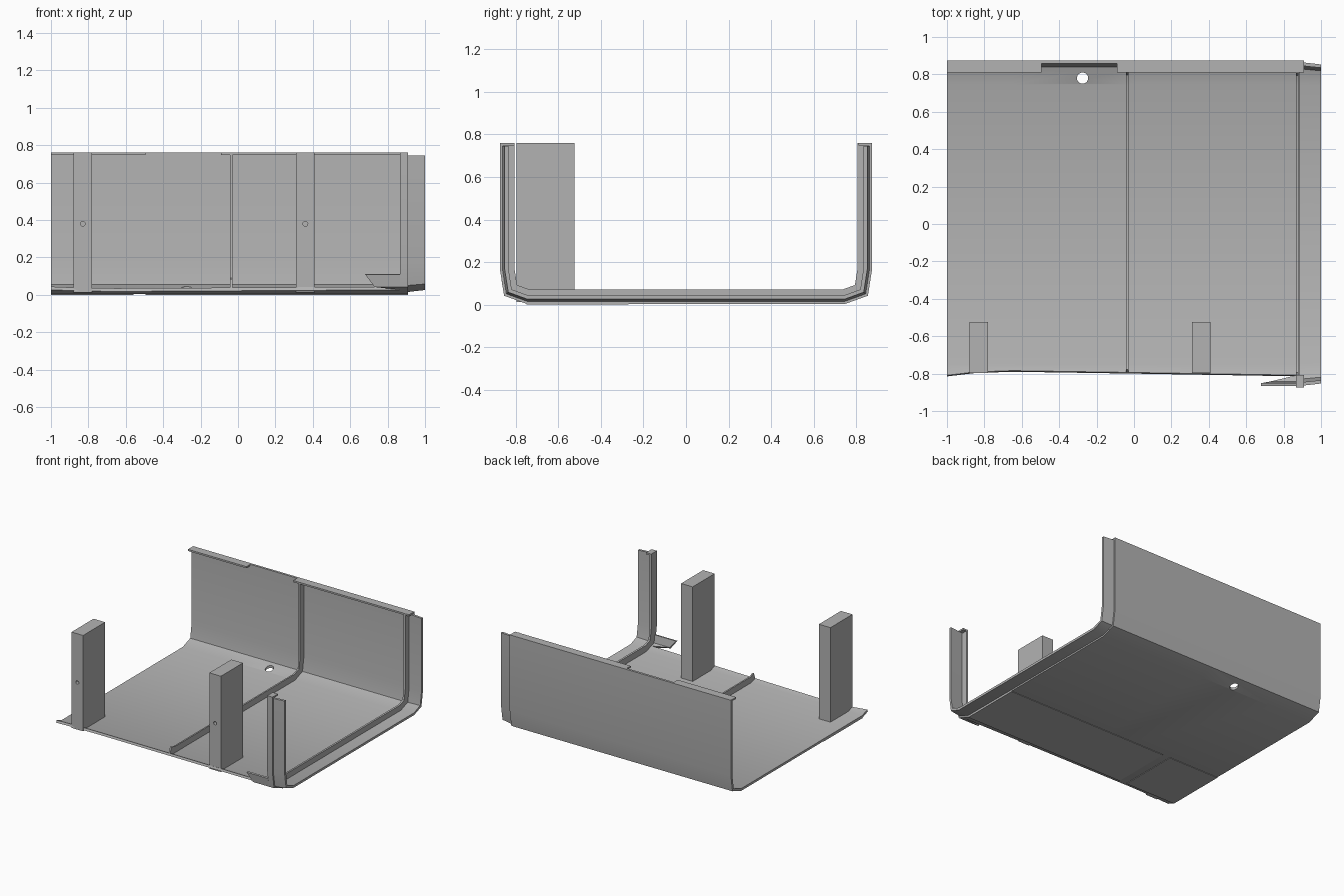
import bpy, bmesh, math
from mathutils import Vector, Matrix

if "Cube" in bpy.data.objects:
    bpy.data.objects.remove(bpy.data.objects["Cube"], do_unlink=True)

grey = bpy.data.materials.new("plain grey")
grey.use_nodes = True
grey.diffuse_color = (0.45, 0.45, 0.45, 1)
grey.node_tree.nodes["Principled BSDF"].inputs["Base Color"].default_value = grey.diffuse_color


def finish(name, bm, smooth=True):
    bmesh.ops.recalc_face_normals(bm, faces=bm.faces)
    mesh = bpy.data.meshes.new(name)
    bm.to_mesh(mesh)
    bm.free()
    mesh.materials.append(grey)
    ob = bpy.data.objects.new(name, mesh)
    bpy.context.collection.objects.link(ob)
    if smooth:
        bpy.ops.object.select_all(action="DESELECT")
        ob.select_set(True)
        bpy.context.view_layer.objects.active = ob
        bpy.ops.object.shade_smooth_by_angle(angle=math.radians(28))
    return ob


def box(name, x0, x1, y0, y1, z0, z1):
    bm = bmesh.new()
    bmesh.ops.create_cube(bm, size=1)
    bmesh.ops.scale(bm, vec=(x1 - x0, y1 - y0, z1 - z0), verts=bm.verts)
    bmesh.ops.translate(bm, vec=((x0 + x1) / 2, (y0 + y1) / 2, (z0 + z1) / 2), verts=bm.verts)
    return finish(name, bm, False)


def inset(path, d):
    """Shift a (y, z) path inward, mitring the corners."""
    pts = [Vector(p) for p in path]
    normals = []
    for a, b in zip(pts, pts[1:]):
        t = (b - a).normalized()
        normals.append(Vector((-t.y, t.x)))
    out = []
    for i, p in enumerate(pts):
        n, m = normals[max(i - 1, 0)], normals[min(i, len(normals) - 1)]
        out.append(p + (n + m) * (d / (1 + n.dot(m))))
    return out


def sweep(name, sections):
    """Solid through sections of (x or list of x, path, outer depth, inner depth)."""
    bm = bmesh.new()
    rings = []
    for x, path, d0, d1 in sections:
        xs = x if isinstance(x, list) else [x] * len(path)
        outer = [(a, p.x, p.y) for a, p in zip(xs, inset(path, d0))]
        inner = [(a, p.x, p.y) for a, p in zip(xs, inset(path, d1))]
        rings.append([bm.verts.new(c) for c in outer + inner[::-1]])
    n = len(rings[0])
    for r, s in zip(rings, rings[1:]):
        for i in range(n):
            j = (i + 1) % n
            bm.faces.new((r[i], r[j], s[j], s[i]))
    for ring in (rings[0], rings[-1]):
        for i in range(n // 2 - 1):
            bm.faces.new((ring[i], ring[i + 1], ring[n - 2 - i], ring[n - 1 - i]))
    bmesh.ops.remove_doubles(bm, verts=bm.verts, dist=0.0001)
    return finish(name, bm)


def drill(target, loc, radius, depth, axis="Z"):
    bm = bmesh.new()
    bmesh.ops.create_cone(bm, cap_ends=True, segments=24, radius1=radius, radius2=radius, depth=depth)
    if axis == "Y":
        bmesh.ops.rotate(bm, verts=bm.verts, matrix=Matrix.Rotation(math.pi / 2, 3, "X"))
    bmesh.ops.translate(bm, vec=loc, verts=bm.verts)
    cutter = finish(target.name + "_hole_cutter", bm, False)
    cutter.hide_render = True
    cutter.hide_set(True)
    mod = target.modifiers.new("hole", "BOOLEAN")
    mod.object = cutter
    mod.solver = "EXACT"
    bpy.context.view_layer.objects.active = target
    bpy.ops.object.modifier_apply(modifier=mod.name)
    bpy.data.objects.remove(cutter, do_unlink=True)


# Outer outline of the tray
BASE = 0.004
TOP = 0.76


def half(top):
    return [(0.75, BASE), (0.855, 0.042), (0.875, 0.17), (0.875, top)]


def chamfer_z(y):
    return BASE + (-y - 0.75) * 0.36


def open_path(front):
    return [(front, chamfer_z(front)), (-0.75, BASE)] + half(TOP)


def full_path(top):
    return [(-y, z) for y, z in reversed(half(top))] + half(top)


# Floor and back wall, with a slightly bowed front edge
fronts = [(-1, -0.815), (-0.85, -0.797), (-0.65, -0.79), (0, -0.80), (0.91, -0.815)]
shell = sweep("tray_shell", [(x, open_path(y), 0, 0.018) for x, y in fronts])
drill(shell, (-0.275, 0.78, 0.02), 0.03, 0.2)

# Front corner strip and its pointed lower flange
corner = full_path(TOP)[:3] + [(-0.812, chamfer_z(-0.812))]
sweep("front_corner_strip", [(x, corner, 0, 0.018) for x in (0.865, 0.91)])
flange = [(-0.866, 0.11), (-0.855, 0.042), (-0.815, chamfer_z(-0.815))]
sweep("front_corner_flange", [([0.68, 0.73, 0.864], flange, 0, 0.015),
                              ([0.866, 0.866, 0.866], flange, 0, 0.015)])

# Inner ribs
sweep("middle_rib", [(x, open_path(-0.80), 0.01, 0.066) for x in (-0.042, -0.03)])
sweep("end_rib", [(x, full_path(TOP), 0.01, 0.068) for x in (0.865, 0.88)])

# Recessed joining lip on the open end
sweep("joining_lip", [(0.885, full_path(0.745), 0.009, 0.028),
                      (1.0, full_path(0.745), 0.022, 0.04)])

# Top rim, notched at the back
for side, x0, x1 in (("right", -1, -0.495), ("left", -0.09, 0.91)):
    box("back_rim_" + side, x0, x1, 0.81, 0.875, 0.747, TOP)
box("front_rim", 0.865, 0.91, -0.875, -0.807, 0.747, TOP)

# Front posts with screw holes
for side, x in (("right", -0.83), ("left", 0.36)):
    post = box("post_" + side, x - 0.05, x + 0.05, -0.797, -0.525, 0.012, TOP)
    drill(post, (x, -0.80, 0.38), 0.013, 0.12, "Y")

# Shallow panels under the floor
for side, x0, x1 in (("right", -1, -0.56), ("left", -0.495, 0.91)):
    box("under_panel_" + side, x0, x1, -0.75, -0.27, 0, 0.008)
